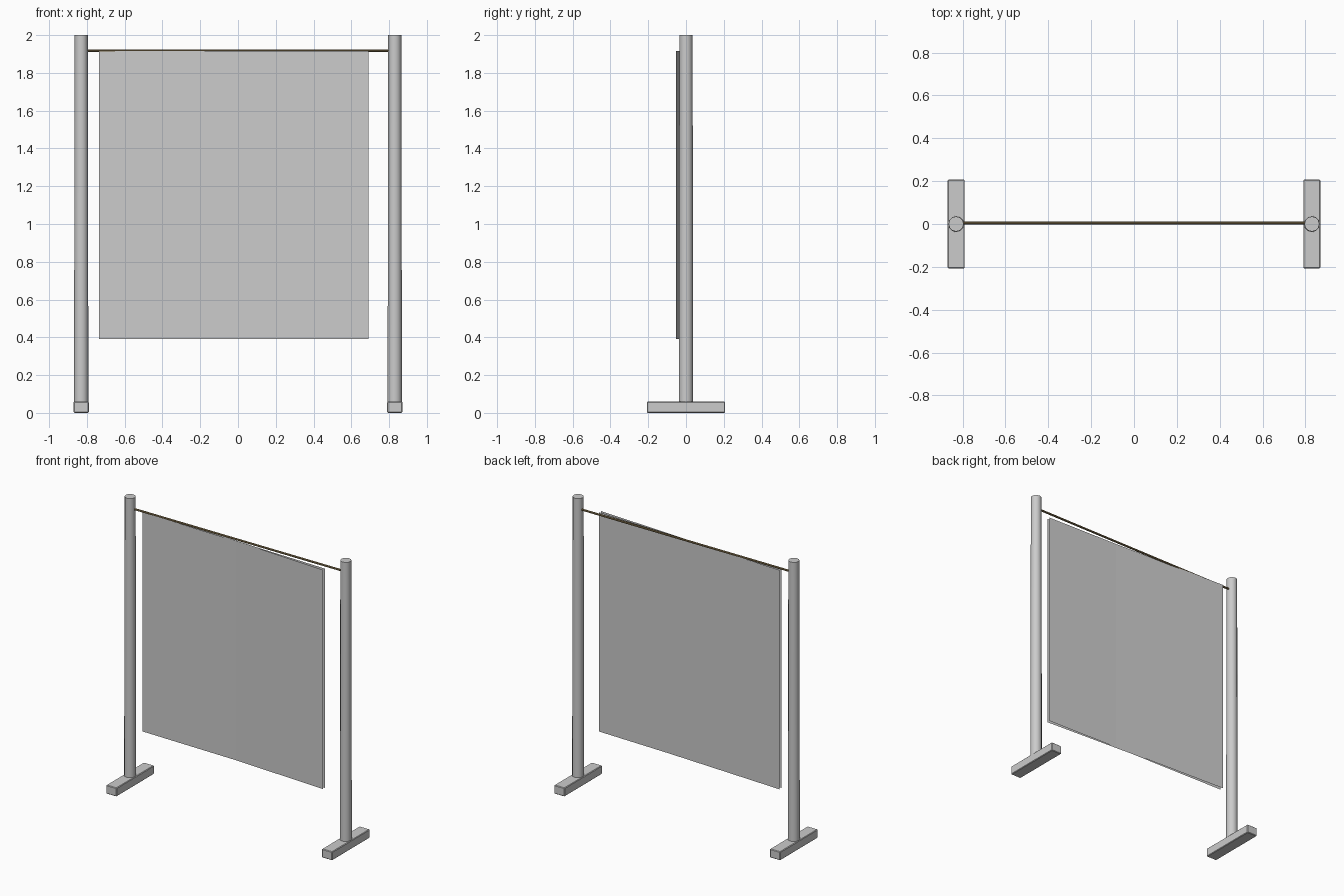
import bpy
import bmesh

default = bpy.data.objects.get("Cube")
if default:
    bpy.data.objects.remove(default, do_unlink=True)


def material(name, rgb):
    m = bpy.data.materials.new(name)
    m.use_nodes = True
    m.diffuse_color = (*rgb, 1)
    m.node_tree.nodes["Principled BSDF"].inputs["Base Color"].default_value = (*rgb, 1)
    return m


grey = material("light_grey", (0.6, 0.6, 0.6))
brown = material("rod_brown", (0.25, 0.18, 0.08))


def finish(obj, name, mat):
    obj.name = name
    obj.data.materials.append(mat)
    return obj


def foot(name, x):
    bpy.ops.mesh.primitive_cube_add(size=1, location=(x, 0, 0.03))
    obj = finish(bpy.context.object, name, grey)
    obj.scale = (0.08, 0.414, 0.06)
    bpy.ops.object.transform_apply(location=False, rotation=False, scale=True)
    bevel = obj.modifiers.new("soft_edges", "BEVEL")
    bevel.width = 0.004
    bevel.segments = 1


def post(name, x):
    bpy.ops.mesh.primitive_cone_add(vertices=12, radius1=0.038, radius2=0.035,
                                    depth=1.95, location=(x, 0, 1.025))
    finish(bpy.context.object, name, grey)
    bpy.ops.object.shade_smooth_by_angle()


def sheet(name, path):
    # Vertical cloth panel: a plan-view fold line swept from hem to rod
    mesh = bpy.data.meshes.new(name)
    bm = bmesh.new()
    rows = [[bm.verts.new((x, y, z)) for x, y in path] for z in (0.39, 1.915)]
    for i in range(len(path) - 1):
        bm.faces.new((rows[0][i], rows[0][i + 1], rows[1][i + 1], rows[1][i]))
    bm.to_mesh(mesh)
    bm.free()
    obj = bpy.data.objects.new(name, mesh)
    bpy.context.collection.objects.link(obj)
    finish(obj, name, grey)


# Stands
for side, x in (("left", 0.83), ("right", -0.83)):
    foot(side + "_foot", x)
    post(side + "_post", x)

# Hanging rod
bpy.ops.mesh.primitive_cylinder_add(vertices=8, radius=0.007, depth=1.62,
                                    location=(0, 0.004, 1.918), rotation=(0, 1.5708, 0))
finish(bpy.context.object, "hanging_rod", brown)
bpy.ops.object.shade_smooth_by_angle()

# Two halves of the draped cloth
sheet("front_cloth", [(-0.735, 0.0), (0.0, -0.014), (0.69, -0.052)])
sheet("back_cloth", [(0.69, -0.03), (0.14, -0.015), (-0.735, 0.024)])
